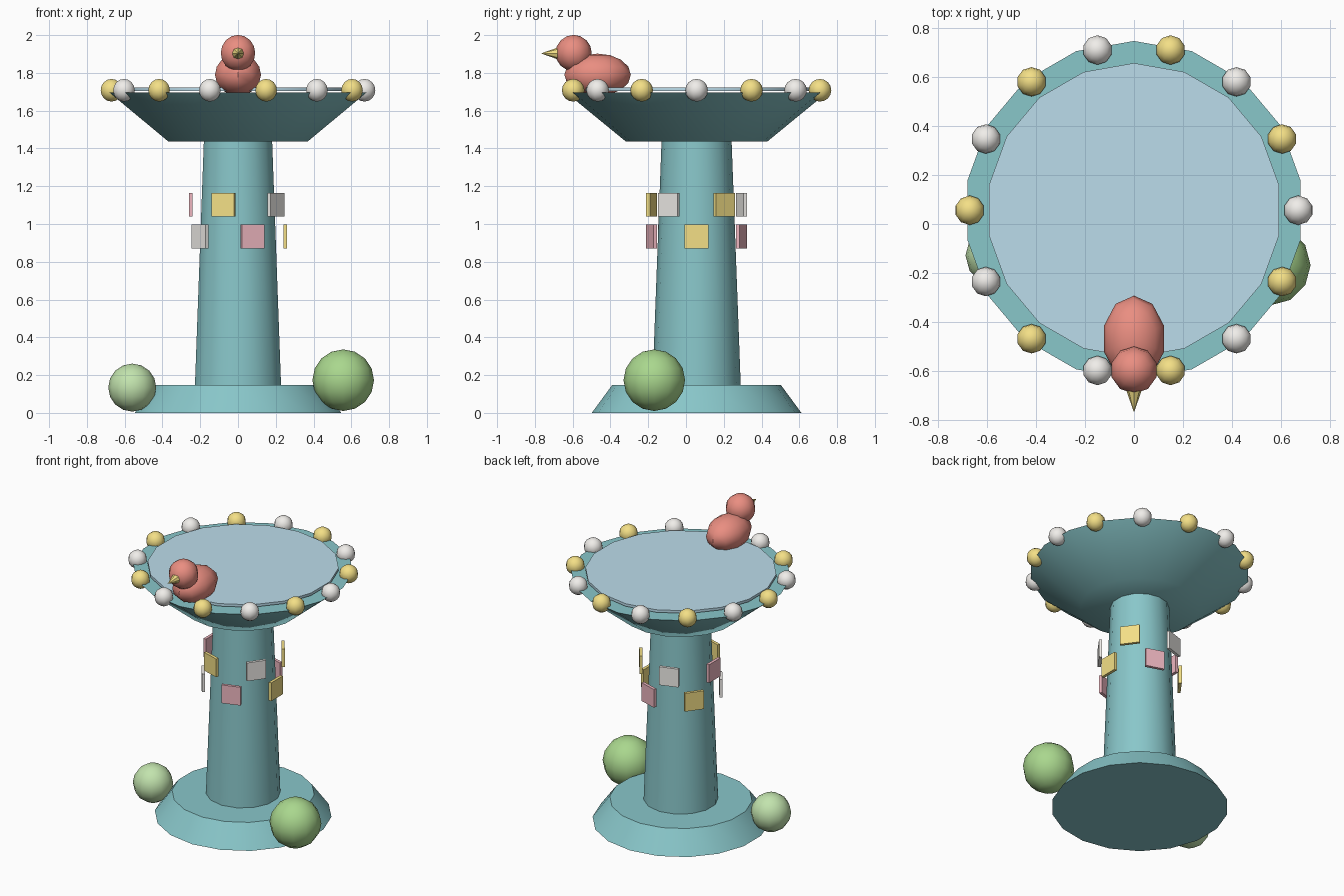
import bpy, math
from math import cos, sin, pi

if "Cube" in bpy.data.objects:
    bpy.data.objects.remove(bpy.data.objects["Cube"])

CY = 0.056  # y of the bath's axis


def mat(name, r, g, b):
    m = bpy.data.materials.new(name)
    m.diffuse_color = (r, g, b, 1)
    m.use_nodes = True
    m.node_tree.nodes["Principled BSDF"].inputs["Base Color"].default_value = m.diffuse_color
    return m


teal = mat("teal", 0.25, 0.57, 0.59)
blue = mat("water_blue", 0.50, 0.72, 0.83)
yellow = mat("yellow", 0.90, 0.74, 0.24)
white = mat("white", 0.87, 0.85, 0.82)
pink = mat("pink", 0.86, 0.47, 0.53)
red = mat("red", 0.82, 0.27, 0.22)
green = mat("green", 0.40, 0.68, 0.27)
light_green = mat("light_green", 0.54, 0.77, 0.42)


def finish(name, m, smooth=True):
    o = bpy.context.object
    o.name = name
    o.data.materials.append(m)
    bpy.ops.object.transform_apply(location=False, rotation=True, scale=True)
    if smooth:
        bpy.ops.object.shade_smooth_by_angle(angle=math.radians(40))
    return o


def frustum(name, m, r1, r2, z1, z2, n):
    bpy.ops.mesh.primitive_cone_add(vertices=n, radius1=r1, radius2=r2, depth=z2 - z1,
                                    location=(0, CY, (z1 + z2) / 2))
    return finish(name, m)


def ball(name, m, loc, size, seg=10, rings=8):
    bpy.ops.mesh.primitive_uv_sphere_add(segments=seg, ring_count=rings, radius=1, location=loc)
    bpy.context.object.scale = size if isinstance(size, tuple) else (size,) * 3
    return finish(name, m)


# Pedestal, bowl and water
frustum("base", teal, 0.555, 0.447, 0, 0.147, 18)
frustum("column", teal, 0.234, 0.185, 0.14, 1.45, 14)
frustum("bowl", teal, 0.375, 0.69, 1.437, 1.695, 18)
frustum("water", blue, 0.60, 0.60, 1.704, 1.722, 18)

# Beads around the rim
for i in range(14):
    a = 2 * pi * i / 14
    ball(f"rim_bead_{i}", yellow if i % 2 else white,
         (0.67 * cos(a), CY + 0.67 * sin(a), 1.708), 0.06)

# Two staggered rows of tiles around the column
for i in range(1, 11):
    a = 2 * pi * i / 10
    bpy.ops.mesh.primitive_cube_add(size=1, rotation=(0, 0, a),
                                    location=(0.25 * cos(a), CY + 0.25 * sin(a),
                                              1.102 if i % 2 else 0.934))
    bpy.context.object.scale = (0.02, 0.126, 0.126)
    finish(f"tile_{i}", (white, yellow, pink)[i % 3], smooth=False)

# Bird perched on the front rim
ball("bird_body", red, (0, -0.468, 1.79), (0.128, 0.176, 0.112))
ball("bird_head", red, (0, -0.595, 1.905), 0.096)
bpy.ops.mesh.primitive_cone_add(vertices=8, radius1=0.035, radius2=0, depth=0.1,
                                location=(0, -0.718, 1.903), rotation=(pi / 2, 0, 0))
finish("bird_beak", yellow)

# Bushes by the base
ball("large_bush", green, (0.557, -0.168, 0.173), 0.163, 12, 8)
ball("small_bush", light_green, (-0.56, -0.128, 0.134), 0.127, 12, 8)
